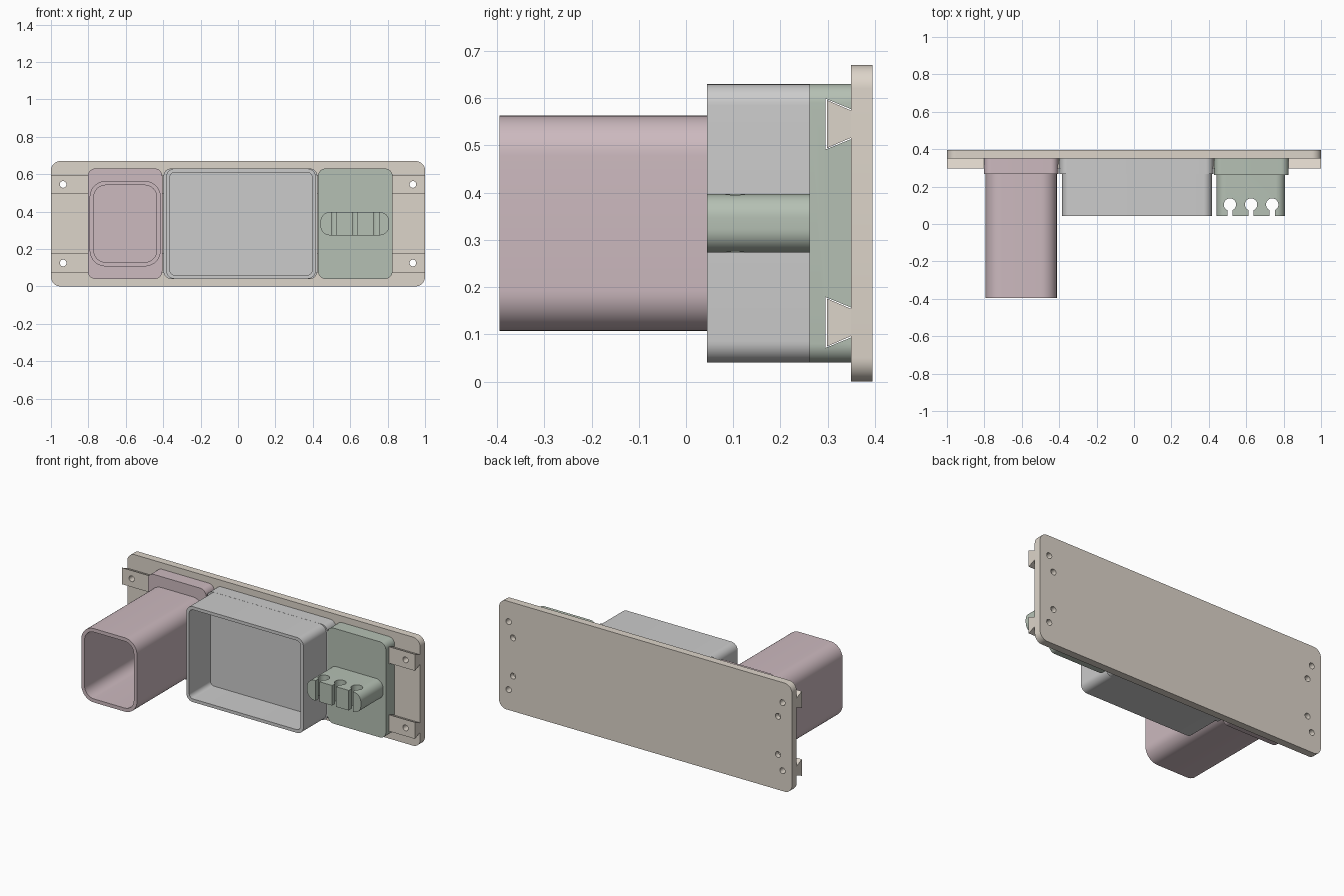
import bpy, bmesh
from math import cos, sin, pi, radians

if "Cube" in bpy.data.objects:
    bpy.data.objects.remove(bpy.data.objects["Cube"])

MID = 0.335                      # height of the horizontal centre line
PLATE_Y, BACK_Y = 0.349, 0.395   # front and back faces of the wall plate


def material(name, rgb):
    m = bpy.data.materials.new(name)
    m.diffuse_color = (*rgb, 1)
    m.use_nodes = True
    m.node_tree.nodes["Principled BSDF"].inputs["Base Color"].default_value = m.diffuse_color
    return m


def prism(name, pts, axis, a, b):
    """Extrude a 2D profile along an axis from a to b."""
    place = {'X': lambda u, v, t: (t, u, v),
             'Y': lambda u, v, t: (u, t, v),
             'Z': lambda u, v, t: (u, v, t)}[axis]
    bm = bmesh.new()
    lo = [bm.verts.new(place(u, v, a)) for u, v in pts]
    hi = [bm.verts.new(place(u, v, b)) for u, v in pts]
    bm.faces.new(lo)
    bm.faces.new(hi)
    n = len(pts)
    for i in range(n):
        j = (i + 1) % n
        bm.faces.new((lo[i], lo[j], hi[j], hi[i]))
    bmesh.ops.recalc_face_normals(bm, faces=bm.faces)
    me = bpy.data.meshes.new(name)
    bm.to_mesh(me)
    bm.free()
    ob = bpy.data.objects.new(name, me)
    bpy.context.collection.objects.link(ob)
    return ob


def round_rect(x0, x1, z0, z1, r, seg=10):
    pts = []
    corners = [(x1 - r, z1 - r), (x0 + r, z1 - r), (x0 + r, z0 + r), (x1 - r, z0 + r)]
    for k, (cx, cz) in enumerate(corners):
        for i in range(seg + 1):
            t = pi / 2 * (k + i / seg)
            pts.append((cx + r * cos(t), cz + r * sin(t)))
    return pts


def circle(cx, cy, r, seg=28):
    return [(cx + r * cos(2 * pi * i / seg), cy + r * sin(2 * pi * i / seg)) for i in range(seg)]


def combine(ob, tool, op='DIFFERENCE'):
    mod = ob.modifiers.new('bool', 'BOOLEAN')
    mod.operation, mod.object, mod.solver = op, tool, 'EXACT'
    deps = bpy.context.evaluated_depsgraph_get()
    me = bpy.data.meshes.new_from_object(ob.evaluated_get(deps))
    ob.modifiers.clear()
    ob.data = me
    bpy.data.objects.remove(tool)


def dovetail(zc, gap=0.0):
    half = [(0.298 - gap, 0.051 + gap), (PLATE_Y, 0.029 + gap), (0.362, 0.029 + gap)]
    return [(y, zc + h) for y, h in half] + [(y, zc - h) for y, h in reversed(half)]


def finish(ob, mat=None):
    if mat:
        ob.data.materials.clear()
        ob.data.materials.append(mat)
    bpy.ops.object.select_all(action='DESELECT')
    ob.select_set(True)
    bpy.context.view_layer.objects.active = ob
    bpy.ops.object.shade_smooth_by_angle(angle=radians(30))


def module_base(name, x0, x1, y0):
    return prism(name, round_rect(x0, x1, 0.04, 0.63, 0.04), 'Y', y0, PLATE_Y)


def cut_slots(ob):
    for s in (-1, 1):
        combine(ob, prism('slot', dovetail(MID + s * 0.21, 0.003), 'X', -1.2, 1.2))


tan = material('tan', (0.72, 0.66, 0.585))
pink = material('pink', (0.607, 0.487, 0.52))
green = material('green', (0.463, 0.53, 0.457))

# Wall plate with two dovetail rails, screw holes and blind holes in the back
plate = prism('wall_plate', round_rect(-1, 1, 0, 0.67, 0.05), 'Y', PLATE_Y, BACK_Y)
for s in (-1, 1):
    combine(plate, prism('rail', dovetail(MID + s * 0.21), 'X', -0.9999, 0.9999), 'UNION')
for sx in (-1, 1):
    for sz in (-1, 1):
        combine(plate, prism('screw_hole', circle(sx * 0.935, MID + sz * 0.21, 0.018), 'Y', 0.2, 0.5))
        combine(plate, prism('blind_hole', circle(sx * 0.905, MID + sz * 0.118, 0.018), 'Y', 0.365, 0.5))
finish(plate, tan)

# Long open tube holder
tube = module_base('tube_holder', -0.803, -0.405, 0.267)
combine(tube, prism('body', round_rect(-0.793, -0.413, 0.107, 0.563, 0.085), 'Y', -0.395, 0.29), 'UNION')
combine(tube, prism('cavity', round_rect(-0.771, -0.435, 0.129, 0.541, 0.063), 'Y', -0.5, 0.265))
cut_slots(tube)
finish(tube, pink)

# Wide open tray
tray = module_base('tray', -0.398, 0.424, 0.267)
combine(tray, prism('body', round_rect(-0.384, 0.416, 0.0405, 0.6295, 0.045), 'Y', 0.044, 0.29), 'UNION')
combine(tray, prism('cavity', round_rect(-0.364, 0.396, 0.06, 0.61, 0.027), 'Y', -0.1, 0.25))
cut_slots(tray)
finish(tray)

# Cable holder: arm with three keyhole notches
clip = module_base('cable_holder', 0.428, 0.826, 0.262)
combine(clip, prism('arm', round_rect(0.441, 0.808, 0.273, 0.397, 0.05), 'Y', 0.044, 0.29), 'UNION')
for x in (0.513, 0.626, 0.739):
    combine(clip, prism('hole', circle(x, 0.104, 0.033), 'Z', 0.2, 0.5))
    slot = [(x - 0.014, 0.0), (x + 0.014, 0.0), (x + 0.014, 0.1), (x - 0.014, 0.1)]
    combine(clip, prism('notch', slot, 'Z', 0.2, 0.5))
cut_slots(clip)
finish(clip, green)
